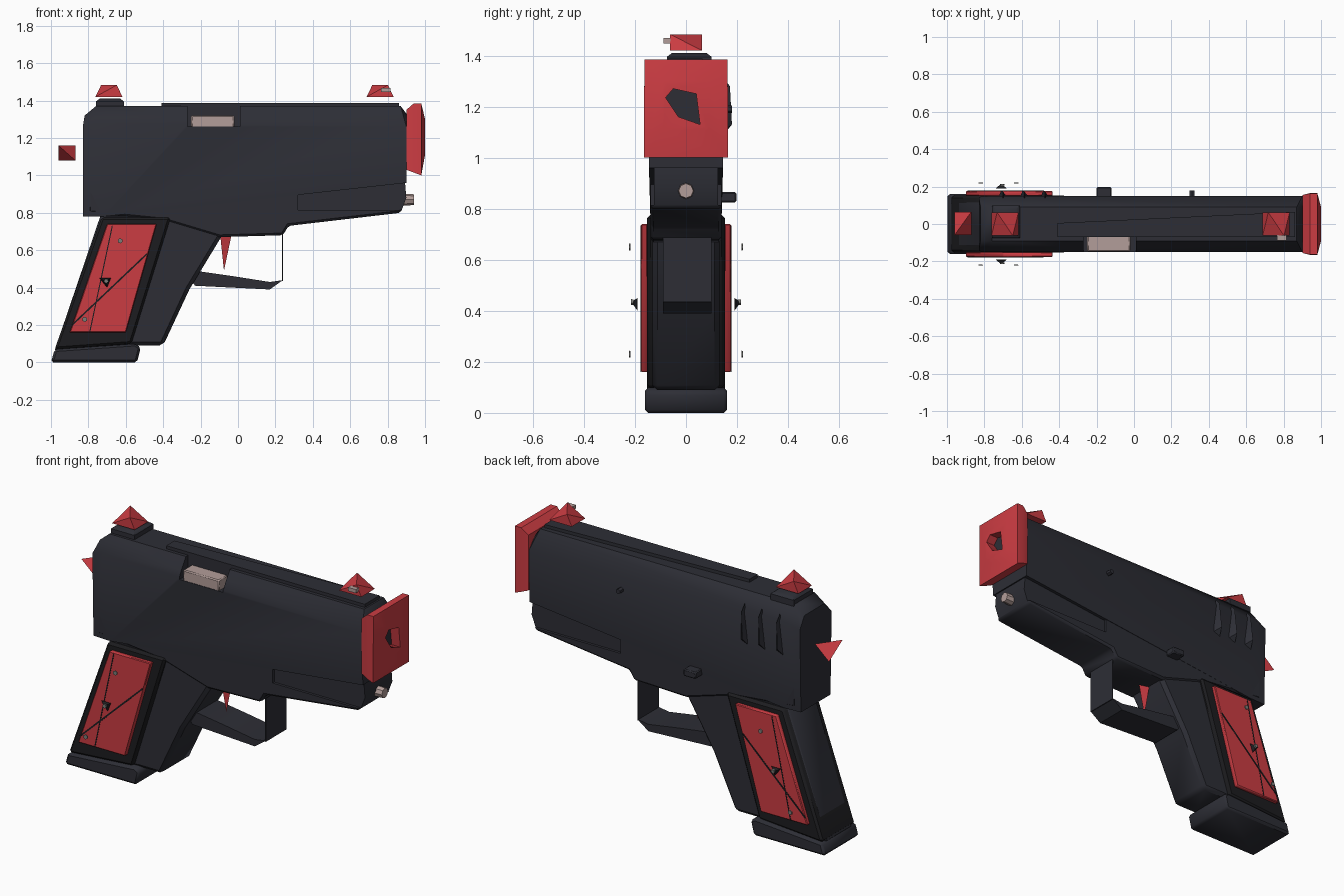
import bpy, bmesh, math
from mathutils import Vector

cube = bpy.data.objects.get("Cube")
if cube:
    bpy.data.objects.remove(cube, do_unlink=True)


def material(name, r, g, b):
    m = bpy.data.materials.new(name)
    m.use_nodes = True
    m.diffuse_color = (r, g, b, 1)
    m.node_tree.nodes["Principled BSDF"].inputs["Base Color"].default_value = (r, g, b, 1)
    return m


DARK = material("charcoal", .026, .027, .036)
BLACK = material("near_black", .012, .012, .014)
RED = material("red", .6, .045, .055)
PALE = material("pale_metal", .45, .34, .32)
GREY = material("screw_grey", .2, .2, .19)


def finish(name, bm, mat, bevel=0):
    """Turn a bmesh into a shaded object."""
    bmesh.ops.recalc_face_normals(bm, faces=bm.faces)
    if bevel:
        edges = [e for e in bm.edges if e.calc_face_angle(0) > math.radians(35)]
        bmesh.ops.bevel(bm, geom=edges, offset=bevel, segments=1, affect='EDGES')
    mesh = bpy.data.meshes.new(name)
    bm.to_mesh(mesh)
    bm.free()
    mesh.materials.append(mat)
    ob = bpy.data.objects.new(name, mesh)
    bpy.context.collection.objects.link(ob)
    smooth(ob)
    return ob


def smooth(ob):
    bpy.ops.object.select_all(action='DESELECT')
    ob.select_set(True)
    bpy.context.view_layer.objects.active = ob
    bpy.ops.object.shade_smooth_by_angle(angle=math.radians(38))


def prism(name, profile, y0, y1, mat, bevel=0):
    """Extrude a side profile of (x, z) points from y0 to y1."""
    bm = bmesh.new()
    face = bm.faces.new([bm.verts.new((x, y0, z)) for x, z in profile])
    new = bmesh.ops.extrude_face_region(bm, geom=[face])["geom"]
    bmesh.ops.translate(bm, vec=(0, y1 - y0, 0),
                        verts=[v for v in new if isinstance(v, bmesh.types.BMVert)])
    return finish(name, bm, mat, bevel)


def hull(name, points, mat, bevel=0):
    """Convex solid around a few points."""
    bm = bmesh.new()
    for p in points:
        bm.verts.new(p)
    bmesh.ops.convex_hull(bm, input=bm.verts)
    bmesh.ops.dissolve_limit(bm, angle_limit=.01, verts=bm.verts, edges=bm.edges)
    return finish(name, bm, mat, bevel)


def both(points):
    return [(x, s * y, z) for x, y, z in points for s in (-1, 1)]


def box(name, x, y, z, mat, bevel=0):
    return hull(name, [(a, b, c) for a in x for b in y for c in z], mat, bevel)


def rod(name, center, axis, radius, length, sides, mat):
    bm = bmesh.new()
    bmesh.ops.create_cone(bm, cap_ends=True, segments=sides, radius1=radius,
                          radius2=radius * .9, depth=length)
    turn = Vector((0, 0, 1)).rotation_difference(Vector(axis))
    for v in bm.verts:
        v.co = turn @ v.co + Vector(center)
    return finish(name, bm, mat)


def cut(ob, cutter):
    """Subtract a cutter and discard it."""
    mod = ob.modifiers.new("cut", 'BOOLEAN')
    mod.operation = 'DIFFERENCE'
    mod.solver = 'EXACT'
    mod.object = cutter
    bpy.context.view_layer.objects.active = ob
    bpy.ops.object.modifier_apply(modifier=mod.name)
    bpy.data.objects.remove(cutter, do_unlink=True)
    smooth(ob)


# Slide with chamfered top and ejection opening
slide = hull("slide", both([
    (-.83, .135, .78), (-.83, .145, 1.26), (-.82, .09, 1.32), (-.76, .09, 1.37),
    (-.76, .15, 1.28), (-.72, .14, .78), (.9, .145, .96), (.9, .15, 1.26),
    (.9, .09, 1.33), (.87, .09, 1.37)]), DARK)
cut(slide, box("port_cutter", (-.27, .01), (-.3, -.07), (1.26, 1.5), DARK))
box("chamber", (-.25, -.02), (-.147, -.06), (1.25, 1.32), PALE, .006)

# Frame with recessed side rails
frame = prism("frame", [(-.8, .8), (-.8, 1), (.89, 1), (.9, .88), (.87, .8),
                        (.27, .73), (.24, .68), (-.1, .67), (-.4, .76)], -.14, .14, DARK, .012)
for s in (-1, 1):
    cut(frame, box("rail_cutter", (.32, 1), (s * .125, s * .3), (.815, .965), DARK))
rod("guide_rod", (.91, 0, .87), (1, 0, 0), .032, .06, 8, PALE)

# Grip, raised side panels and magazine base
prism("grip", [(-.73, .8), (-.985, .05), (-.54, .09), (-.4, .09), (-.26, .39),
               (-.09, .67), (-.09, .8)], -.132, .132, DARK, .02)
prism("grip_side_panels", [(-.73, .775), (-.36, .775), (-.57, .1), (-.98, .07)],
      -.152, .152, BLACK, .012)
prism("magazine_base", [(-1, 0), (-.54, 0), (-.52, .08), (-.55, .1), (-.98, .07)],
      -.16, .16, DARK, .012)
for s, side in ((-1, "right"), (1, "left")):
    prism("grip_plate_" + side, [(-.7, .74), (-.435, .74), (-.6, .16), (-.9, .16)],
          s * .15, s * .176, RED, .004)
    # Diagonal grooves on the plates
    for i, (a, b) in enumerate((((-.885, .2), (-.485, .58)), ((-.79, .165), (-.67, .73)))):
        w = .004
        prism(f"plate_groove_{side}_{i}", [(a[0], a[1] - w), (b[0], b[1] - w),
              (b[0] - w, b[1] + w), (a[0] - w, a[1] + w)], s * .174, s * .178, BLACK)
    for i, (x, z) in enumerate(((-.63, .65), (-.82, .23))):
        rod(f"grip_screw_{side}_{i}", (x, s * .22, z), (0, 1, 0), .014, .006, 6, GREY)
    hull("grip_medallion_" + side, [(-.74, s * .19, .45), (-.68, s * .19, .45),
         (-.7, s * .19, .4), (-.71, s * .215, .435)], BLACK)
    rod("medallion_pin_" + side, (-.705, s * .21, .435), (0, 1, 0), .013, .01, 5, GREY)

# Trigger and guard
hull("trigger", [(-.095, -.02, .68), (-.095, .02, .68), (-.035, 0, .68), (-.075, 0, .49)], RED)
prism("trigger_guard_bar", [(-.28, .48), (-.23, .49), (-.02, .46), (.17, .43), (.24, .44),
                            (.17, .39), (-.23, .41)], -.09, .1, DARK)
box("trigger_guard_front", (.236, .241), (-.09, .1), (.435, .72), DARK)

# Muzzle block with square bore
muzzle = hull("muzzle_block", both([
    (.9, .155, 1.03), (.9, .155, 1.35), (.94, .165, 1.015), (.94, .163, 1.385),
    (.98, .165, 1), (.98, .163, 1.385), (1, .09, 1.11), (1, .09, 1.3)]), RED)
cut(muzzle, hull("bore_cutter", [(x, y, z) for x in (.94, 1.1) for y, z in
    ((-.08, 1.235), (-.05, 1.27), (.04, 1.25), (.055, 1.13), (-.03, 1.16))], RED))
box("bore", (.93, .945), (-.1, .08), (1.1, 1.29), DARK)

# Top rib and rear sight mount
hull("top_rib", [(x, y, z) for z in (1.36, 1.388) for x, y in
     ((-.41, -.07), (-.41, .005), (.86, -.07), (.86, .065))], DARK)
hull("rear_sight_mount", [(x, y, z) for z, d in ((1.36, 0), (1.395, 0), (1.41, .02))
     for x in (-.76 + d, -.61 - d) for y in (-.075 + d, .1 - d)], DARK)

# Wedge sights, each with a diagonal crest
for name, x in (("rear_sight", -.69), ("front_sight", .76)):
    hull(name, [(x + a, b, 1.42) for a in (-.072, .072) for b in (-.062, .062)]
         + [(x - .042, .062, 1.483), (x + .042, -.062, 1.483)], RED)
box("front_sight_dot", (.765, .815), (-.088, -.06), (1.447, 1.468), PALE)

# Hammer
hull("hammer", [(-.87, .065, 1.16), (-.96, -.06, 1.16), (-.96, .065, 1.08),
                (-.87, -.06, 1.08)], RED)

# Left side controls: pointed serrations, slide stop and pin
for i, x in enumerate((-.7, -.585, -.475)):
    hull(f"serration_{i}", [(x - .025, .14, 1.08), (x + .025, .14, 1.1),
         (x, .14, 1.32), (x - .01, .18, 1.13), (x, .172, 1.28)], DARK)
box("slide_stop", (-.2, -.12), (.13, .198), (.825, .865), DARK, .006)
rod("side_pin", (.31, .16, 1.19), (0, 1, 0), .016, .04, 6, DARK)
